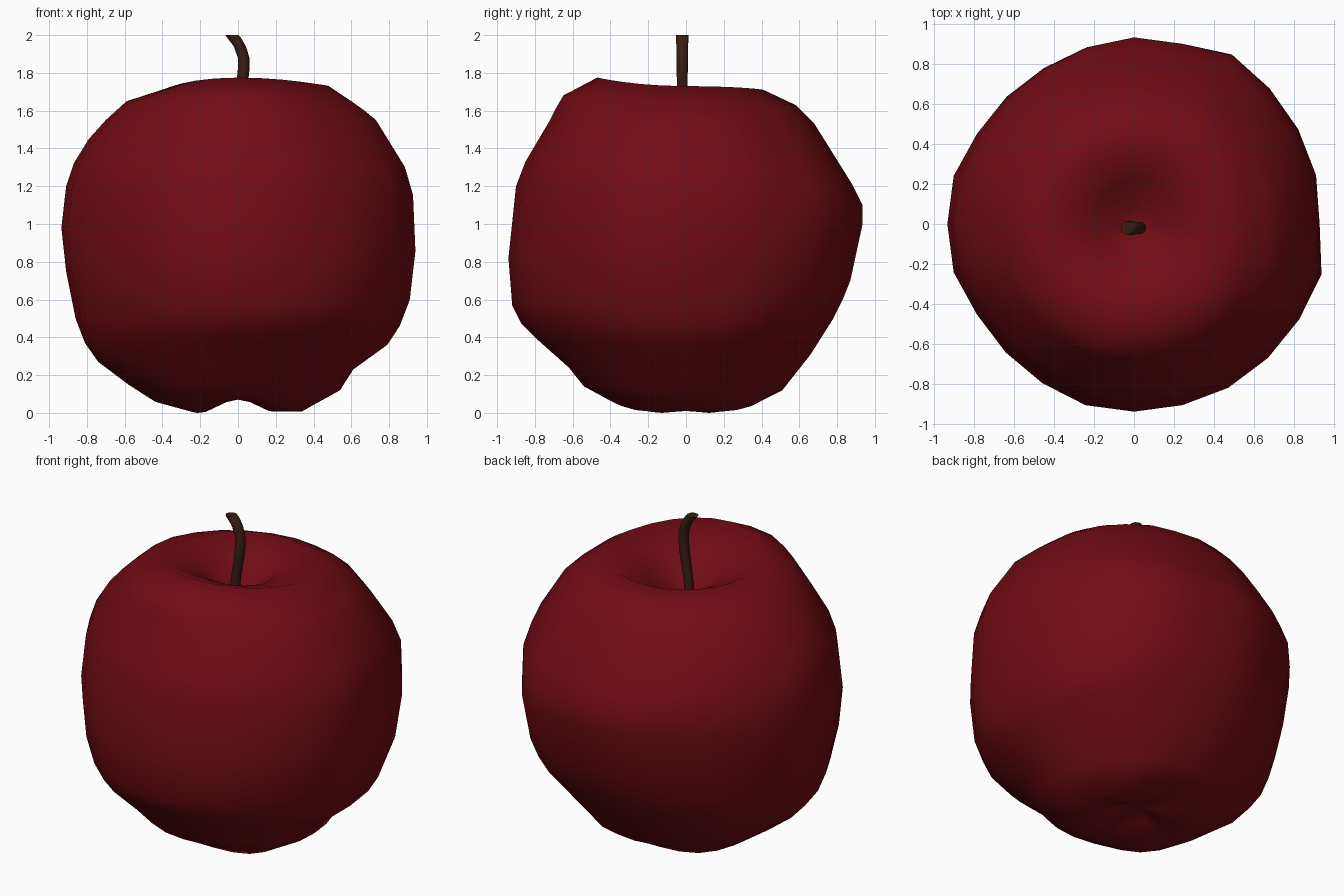
import bpy, bmesh
from math import sin, cos, pi

if "Cube" in bpy.data.objects:
    bpy.data.objects.remove(bpy.data.objects["Cube"])


def skin(name, rings, bottom, top, colour):
    """Closed smooth tube through equal-length rings, with a pole at each end."""
    bm = bmesh.new()
    loops = [[bm.verts.new(p) for p in ring] for ring in rings]
    n = len(rings[0])
    low, high = bm.verts.new(bottom), bm.verts.new(top)
    for k in range(n):
        j = (k + 1) % n
        bm.faces.new((low, loops[0][j], loops[0][k]))
        bm.faces.new((high, loops[-1][k], loops[-1][j]))
        for a, b in zip(loops, loops[1:]):
            bm.faces.new((a[k], a[j], b[j], b[k]))
    bmesh.ops.recalc_face_normals(bm, faces=bm.faces)
    mesh = bpy.data.meshes.new(name)
    bm.to_mesh(mesh)
    bm.free()
    ob = bpy.data.objects.new(name, mesh)
    bpy.context.collection.objects.link(ob)
    mat = bpy.data.materials.new(name + "_colour")
    mat.diffuse_color = colour
    mat.use_nodes = True
    mat.node_tree.nodes["Principled BSDF"].inputs["Base Color"].default_value = mat.diffuse_color
    mesh.materials.append(mat)
    return ob


# Apple half-profiles (radius, height) on the four sides, bottom to top
right = [(.1, .08), (.22, .02), (.34, .01), (.54, .12), (.61, .23), (.79, .36),
         (.85, .46), (.9, .6), (.93, .86), (.92, 1.15), (.88, 1.3), (.73, 1.55),
         (.67, 1.6), (.6, 1.65), (.48, 1.73), (.22, 1.64), (.08, 1.52)]
back = [(.1, .08), (.24, .07), (.41, .07), (.51, .12), (.66, .31), (.78, .5),
        (.83, .6), (.87, .7), (.935, 1.0), (.935, 1.1), (.88, 1.21), (.78, 1.37),
        (.68, 1.53), (.58, 1.63), (.41, 1.71), (.22, 1.6), (.08, 1.5)]
left = [(.1, .08), (.25, .01), (.44, .06), (.58, .15), (.74, .27), (.81, .37),
        (.86, .5), (.91, .75), (.935, .98), (.91, 1.2), (.87, 1.32), (.79, 1.45),
        (.7, 1.55), (.59, 1.65), (.4, 1.71), (.2, 1.61), (.08, 1.52)]
front = [(.12, .08), (.27, .07), (.41, .07), (.54, .14), (.62, .24), (.8, .4),
         (.87, .47), (.92, .57), (.94, .82), (.9, 1.2), (.85, 1.33), (.72, 1.55),
         (.69, 1.61), (.65, 1.68), (.47, 1.775), (.22, 1.66), (.08, 1.52)]
sides = [right, back, left, front]
SEG = 24
# Uneven outline: flattened to the left, fuller to the right
bulges = {1: .015, 2: .02, 3: .03, 4: .05, 7: -.02, 8: -.035, 9: -.035, 10: -.03,
          14: -.03, 15: -.03, 16: -.02, 20: .01, 21: .015, 22: .025, 23: .045}
lobes = {0: .02, 1: .035, 2: .025}   # diagonal feet under the apple, per ring

rings = []
last = len(right) - 1
for i in range(last + 1):
    ring = []
    for k in range(SEG):
        a = 2 * pi * k / SEG
        q, t = divmod(k, SEG // 4)
        w = sin(t / (SEG // 4) * pi / 2) ** 2
        (r0, z0), (r1, z1) = sides[q][i], sides[(q + 1) % 4][i]
        r = (r0 * (1 - w) + r1 * w) * (1 + bulges.get(k, 0) * sin(pi * i / last))
        z = z0 * (1 - w) + z1 * w - lobes.get(i, 0) * sin(2 * a) ** 2
        ring.append((r * cos(a), r * sin(a), max(z, 0)))
    rings.append(ring)
apple = skin("apple_body", rings, (0, 0, .1), (0, 0, 1.49), (.165, .0035, .007, 1))

# Bent stem: (x, height, radius)
path = [(-.005, 1.44, .03), (-.008, 1.54, .029), (.005, 1.64, .029), (.022, 1.74, .03),
        (.03, 1.82, .031), (.03, 1.88, .031), (.01, 1.94, .032), (-.02, 1.985, .036),
        (-.033, 2.0, .034)]
N = 10
stem_rings = [[(x + r * cos(2 * pi * k / N), -.02 + r * sin(2 * pi * k / N), z)
               for k in range(N)] for x, z, r in path]
stem = skin("stem", stem_rings, (0, -.02, 1.43), (-.033, -.02, 2.0), (.038, .013, .007, 1))

# Smooth shading
for ob, angle in ((apple, 3.1), (stem, .9)):
    bpy.ops.object.select_all(action='DESELECT')
    ob.select_set(True)
    bpy.context.view_layer.objects.active = ob
    bpy.ops.object.shade_smooth_by_angle(angle=angle)
